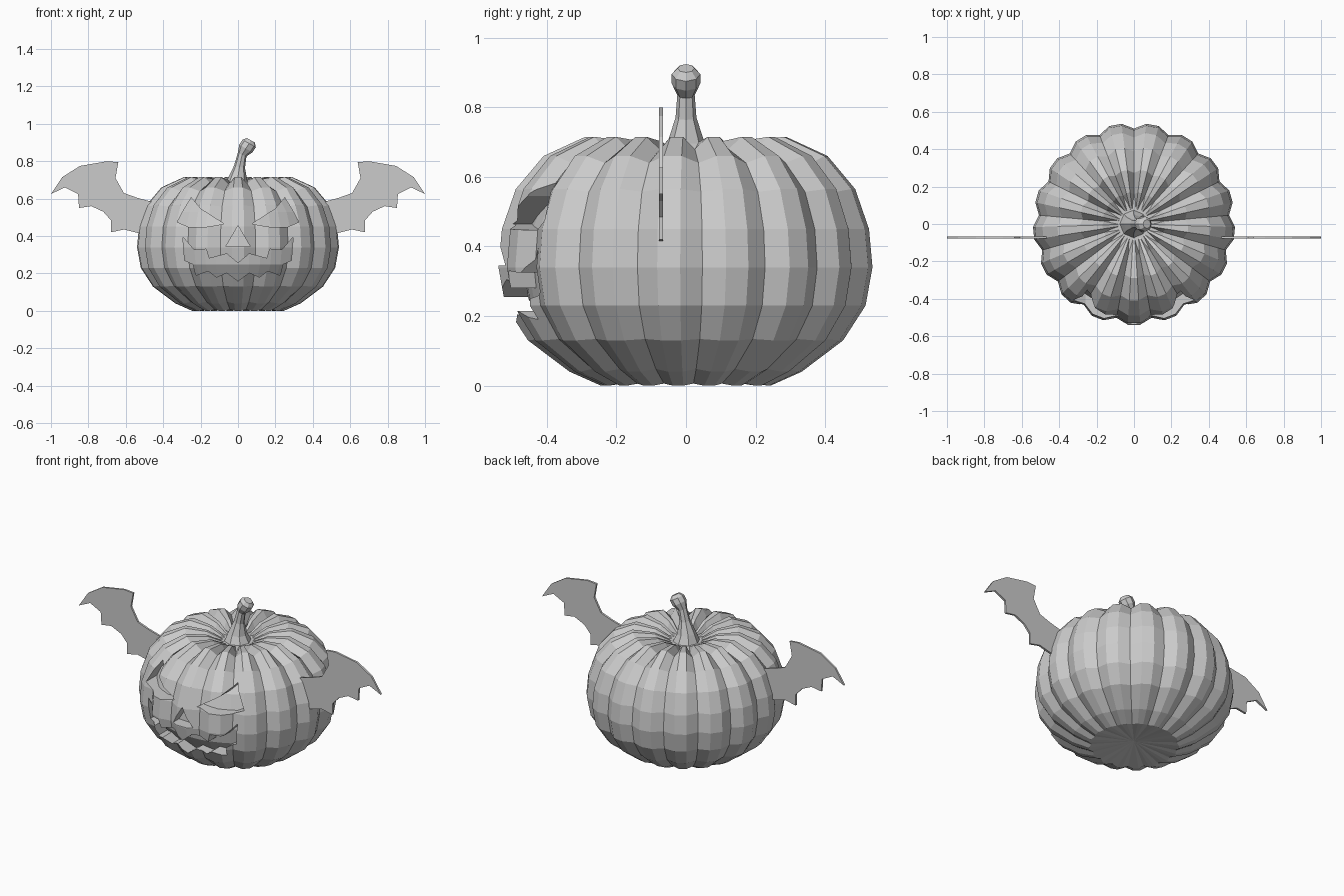
import bpy, bmesh, math
from mathutils import Vector, Matrix

if "Cube" in bpy.data.objects:
    bpy.data.objects.remove(bpy.data.objects["Cube"])

LOBES = 17


def make_object(name, bm):
    bmesh.ops.recalc_face_normals(bm, faces=bm.faces[:])
    mesh = bpy.data.meshes.new(name)
    bm.to_mesh(mesh)
    bm.free()
    ob = bpy.data.objects.new(name, mesh)
    bpy.context.collection.objects.link(ob)
    return ob


def skin(bm, loops, bottom=None, top=None):
    """Join rings of points; close the ends with a fan or one face."""
    rings = [[bm.verts.new(p) for p in loop] for loop in loops]
    n = len(rings[0])
    for a, b in zip(rings, rings[1:]):
        for i in range(n):
            j = (i + 1) % n
            bm.faces.new((a[i], a[j], b[j], b[i]))
    for ring, tip in ((rings[0], bottom), (rings[-1], top)):
        if tip is None:
            bm.faces.new(ring)
        else:
            v = bm.verts.new(tip)
            for i in range(n):
                bm.faces.new((ring[i], ring[(i + 1) % n], v))


def prism(bm, points, y0, y1):
    skin(bm, [[(x, y, z) for x, z in points] for y in (y0, y1)])


def mirrored(points):
    return [(-x, z) for x, z in points]


# Ring radius, height, and how far the grooves drop
PROFILE = [(.245, 0, -.006), (.335, .04, -.008), (.455, .13, -.004),
           (.52, .23, 0), (.54, .34, 0), (.53, .45, 0), (.49, .565, .008),
           (.41, .66, .02), (.29, .715, .035), (.17, .70, .045), (.08, .655, .03)]


# Ribbed pumpkin: one groove and two shoulder points per lobe
loops = []
for r, z, drop in PROFILE:
    ring = []
    for i in range(LOBES * 3):
        a = math.pi / 2 + i * math.tau / (LOBES * 3)
        groove = i % 3 == 0
        rr = r * (.945 if groove else 1)
        ring.append((rr * math.cos(a), rr * math.sin(a), z - (drop if groove else 0)))
    loops.append(ring)
bm = bmesh.new()
skin(bm, loops, (0, 0, .03), (0, 0, .62))
body = make_object("pumpkin_body", bm)

# Carved face
eye = [(.075, .465), (.20, .545), (.25, .605), (.29, .54), (.325, .475),
       (.26, .447), (.16, .45)]
upper = [(0, .255), (.06, .305), (.155, .28), (.17, .33), (.235, .325), (.295, .395)]
lower = [(.285, .27), (.24, .25), (.225, .19), (.16, .215), (.115, .18), (.06, .205), (0, .16)]
half = upper + lower
mouth = half + mirrored(half[1:-1])[::-1]
bm = bmesh.new()
for outline in (eye, mirrored(eye), mouth, [(0, .455), (.065, .345), (-.065, .345)]):
    prism(bm, outline, -.8, -.2)
cutter = make_object("face_cutter", bm)
cutter.hide_render = True
mod = body.modifiers.new("carve", 'BOOLEAN')
mod.operation = 'DIFFERENCE'
mod.solver = 'EXACT'
mod.object = cutter
bpy.context.view_layer.objects.active = body
bpy.ops.object.modifier_apply(modifier=mod.name)
bpy.data.objects.remove(cutter)

# Smooth inner core behind the carving
bm = bmesh.new()
core = []
for r, z, drop in PROFILE[1:-2]:
    core.append([(r * .87 * math.cos(i * math.tau / 48), r * .87 * math.sin(i * math.tau / 48),
                  .34 + (z - .34) * .84) for i in range(48)])
skin(bm, core)
make_object("inner_core", bm)

# Bent stem with a knobbed end: x, z, radius, tilt
bm = bmesh.new()
stem = []
for x, z, r, tilt in [(0, .62, .09, 0), (-.003, .70, .053, 5), (.008, .77, .03, 12),
                      (.022, .835, .025, 22), (.042, .868, .041, 30),
                      (.06, .895, .041, 30), (.069, .912, .024, 30)]:
    rot = Matrix.Rotation(math.radians(tilt), 3, 'Y')
    stem.append([Vector((x, 0, z)) + rot @ Vector((r * math.cos(i * math.tau / 8),
                 r * math.sin(i * math.tau / 8), 0)) for i in range(8)])
skin(bm, stem)
make_object("stem", bm)

# Bat wings
wing = [(.45, .58), (.54, .605), (.61, .63), (.655, .71), (.64, .795), (.70, .80),
        (.845, .775), (.94, .715), (1.0, .625), (.925, .66), (.855, .625), (.85, .55),
        (.785, .56), (.72, .53), (.68, .485), (.68, .42), (.61, .435), (.53, .415), (.45, .43)]
for name, outline in (("wing_right", wing), ("wing_left", mirrored(wing))):
    bm = bmesh.new()
    prism(bm, outline, -.078, -.066)
    make_object(name, bm)
